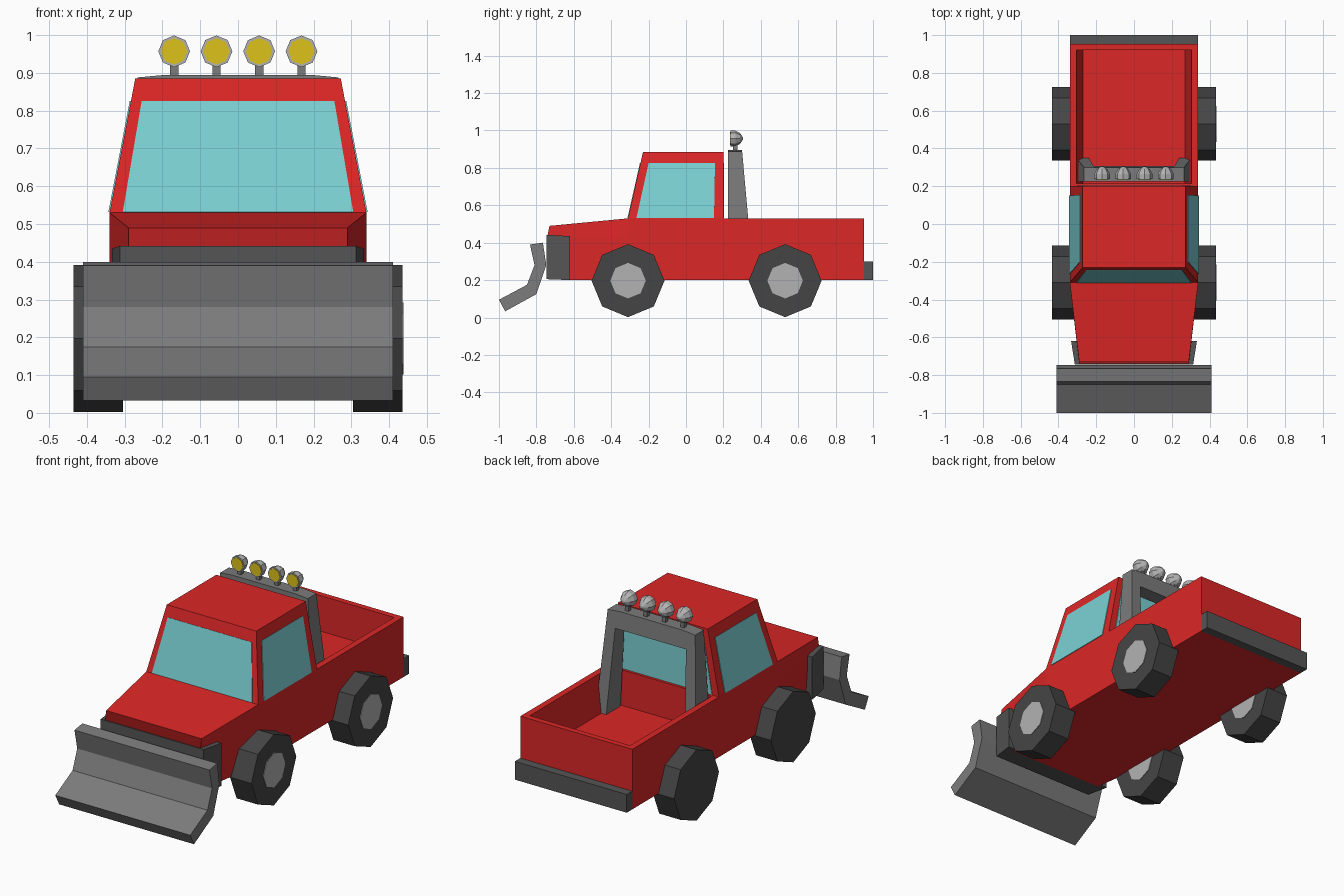
import bpy, bmesh, math

if "Cube" in bpy.data.objects:
    bpy.data.objects.remove(bpy.data.objects["Cube"])


def material(name, r, g, b):
    m = bpy.data.materials.new(name)
    m.diffuse_color = (r, g, b, 1)
    m.use_nodes = True
    m.node_tree.nodes["Principled BSDF"].inputs["Base Color"].default_value = m.diffuse_color
    return m


RED = material("red_paint", 0.72, 0.02, 0.02)
GLASS = material("glass", 0.2, 0.64, 0.66)
YELLOW = material("yellow_lens", 0.72, 0.54, 0.01)
RUBBER = material("rubber", 0.06, 0.06, 0.06)
DARK = material("dark_grey", 0.09, 0.09, 0.09)
STEEL = material("steel", 0.2, 0.2, 0.2)
LIGHT = material("light_grey", 0.45, 0.45, 0.45)


def loft(name, rings, mat):
    """Skin a series of equal-length point rings and cap both ends."""
    bm = bmesh.new()
    vs = [[bm.verts.new(p) for p in ring] for ring in rings]
    n = len(vs[0])
    for a, b in zip(vs, vs[1:]):
        for i in range(n):
            j = (i + 1) % n
            bm.faces.new((a[i], a[j], b[j], b[i]))
    bm.faces.new(vs[0])
    bm.faces.new(vs[-1])
    bmesh.ops.recalc_face_normals(bm, faces=bm.faces)
    me = bpy.data.meshes.new(name)
    bm.to_mesh(me)
    bm.free()
    me.materials.append(mat)
    ob = bpy.data.objects.new(name, me)
    bpy.context.collection.objects.link(ob)
    return ob


def rect(hw, y0, y1, z, cx=0):
    return [(cx - hw, y0, z), (cx + hw, y0, z), (cx + hw, y1, z), (cx - hw, y1, z)]


def section(y, hw, z0, z1):
    return [(-hw, y, z0), (hw, y, z0), (hw, y, z1), (-hw, y, z1)]


def box(name, hw, y0, y1, z0, z1, mat, cx=0):
    return loft(name, [rect(hw, y0, y1, z0, cx), rect(hw, y0, y1, z1, cx)], mat)


def octagon(r):
    return [(r * math.sin(i * math.pi / 4), r * math.cos(i * math.pi / 4)) for i in range(8)]


def pane(name, pts, offset):
    """Thin sheet of glass lying on a cabin face."""
    dx, dy, dz = offset
    rings = [[(x + s * dx, y + s * dy, z + s * dz) for x, y, z in pts] for s in (-1, 1)]
    return loft(name, rings, GLASS)


# Hood and lower cab: tapers toward the nose
nose = [(-0.29, -0.64, 0.2), (0.29, -0.64, 0.2), (0.29, -0.742, 0.43),
        (0.29, -0.73, 0.49), (-0.29, -0.73, 0.49), (-0.29, -0.742, 0.43)]


def mid(y):
    return [(-0.34, y, 0.2), (0.34, y, 0.2), (0.34, y, 0.43),
            (0.34, y, 0.53), (-0.34, y, 0.53), (-0.34, y, 0.43)]


loft("hood_body", [nose, mid(-0.31), mid(0.2)], RED)

# Cargo bed: open tub with sloping inner walls
loft("cargo_bed", [rect(0.34, 0.2, 0.952, 0.2), rect(0.34, 0.2, 0.952, 0.53),
                   rect(0.305, 0.215, 0.92, 0.53), rect(0.27, 0.215, 0.92, 0.335)], RED)

# Cabin
loft("cabin", [rect(0.34, -0.31, 0.2, 0.53), rect(0.272, -0.23, 0.2, 0.885)], RED)

# Windows
wb, wt = 0.531, 0.825
cab_x = 0.34 - 0.068 * (wt - 0.53) / 0.355
cab_y = -0.31 + 0.08 * (wt - 0.53) / 0.355
pane("windshield", [(-0.305, -0.31, wb), (0.305, -0.31, wb),
                    (0.255, cab_y, wt), (-0.255, cab_y, wt)], (0, -0.003, 0.001))
pane("rear_window", [(-0.3, 0.2, wb), (0.3, 0.2, wb),
                     (0.25, 0.2, wt), (-0.25, 0.2, wt)], (0, 0.003, 0))
for s, side in ((1, "right"), (-1, "left")):
    pane("side_window_" + side, [(s * 0.34, -0.265, wb), (s * 0.34, 0.15, wb),
                                 (s * cab_x, 0.155, wt), (s * cab_x, -0.2, wt)],
         (s * 0.003, 0, 0.001))

# Wheels: all four alike, pale hub on the +x face
for x in (0.305, -0.435):
    for y, end in ((-0.31, "front"), (0.53, "rear")):
        tag = end + ("_right" if x > 0 else "_left")

        def disc(px, r):
            return [(px, y + a, 0.197 + b) for a, b in octagon(r)]

        loft("wheel_" + tag, [disc(x, 0.195), disc(x + 0.13, 0.195)], RUBBER)
        loft("hub_" + tag, [disc(x + 0.12, 0.095), disc(x + 0.133, 0.095)], LIGHT)

# Bumpers
box("rear_bumper", 0.34, 0.95, 1.0, 0.2, 0.3, DARK)
loft("front_bumper", [section(-0.745, 0.313, 0.205, 0.442),
                      section(-0.62, 0.333, 0.2, 0.435)], DARK)

# Plough blade: bent profile swept across the width
blade = [(-0.834, 0.39), (-0.81, 0.28), (-0.85, 0.175), (-1.0, 0.095),
         (-0.967, 0.033), (-0.80, 0.125), (-0.747, 0.28), (-0.765, 0.4)]
loft("plough_blade", [[(x, y, z) for y, z in blade] for x in (-0.41, 0.41)], STEEL)

# Roll bar: U-shaped hoop, deeper at the feet
half = [(0.24, 0.335), (0.305, 0.335), (0.266, 0.888), (0.19, 0.895)]
outline = half + [(-x, z) for x, z in reversed(half)] + [(-0.215, 0.8), (0.215, 0.8)]
loft("roll_bar", [[(x, 0.225, z) for x, z in outline],
                  [(x, 0.3 + (0.89 - z) * 0.09, z) for x, z in outline]], STEEL)

# Roof lamps on short posts
for k, cx in enumerate((-0.169, -0.057, 0.056, 0.168)):
    def ring(y, r):
        return [(cx + a, y, 0.957 + b) for a, b in octagon(r)]

    loft(f"lamp_housing_{k}", [ring(0.238, 0.042), ring(0.265, 0.042),
                               ring(0.29, 0.028), ring(0.304, 0.006)], LIGHT)
    loft(f"lamp_lens_{k}", [ring(0.235, 0.035), ring(0.245, 0.035)], YELLOW)
    box(f"lamp_post_{k}", 0.011, 0.252, 0.275, 0.885, 0.925, STEEL, cx)
